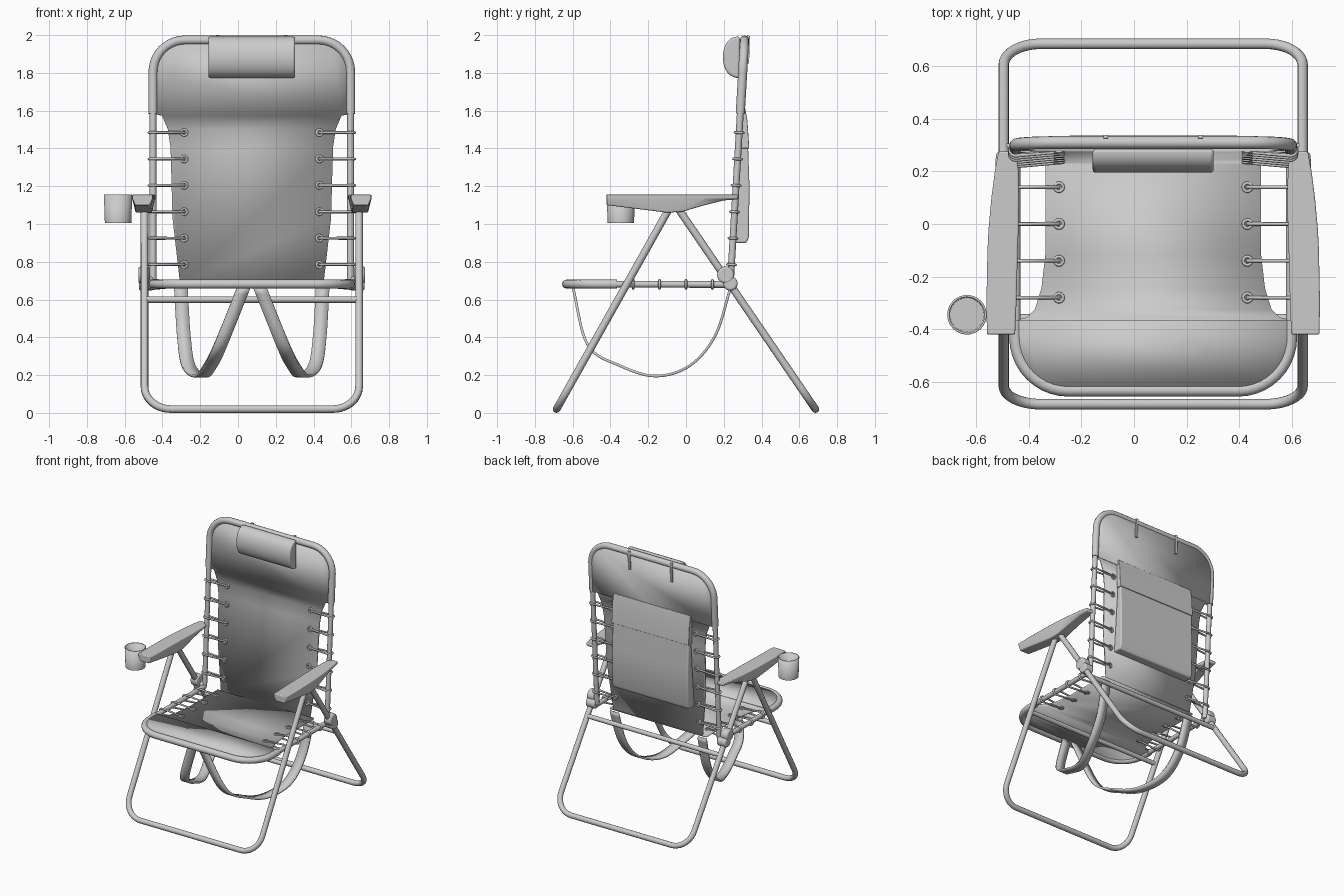
import bpy, bmesh, math
from mathutils import Vector, Matrix

if "Cube" in bpy.data.objects:
    bpy.data.objects.remove(bpy.data.objects["Cube"])

CX = 0.073        # middle of the chair (the cup holder widens one side)
HALF = 0.523      # seat and back tubes, distance from the middle
LEG = 0.568       # leg tubes, distance from the middle

grey = bpy.data.materials.new("plain grey")
grey.use_nodes = True
grey.diffuse_color = (0.6, 0.6, 0.6, 1)
grey.node_tree.nodes["Principled BSDF"].inputs["Base Color"].default_value = (0.6, 0.6, 0.6, 1)


def place(name, data):
    ob = bpy.data.objects.new(name, data)
    bpy.context.collection.objects.link(ob)
    data.materials.append(grey)
    return ob


def from_bmesh(name, bm, bevel=0, solid=0, offset=0):
    bmesh.ops.recalc_face_normals(bm, faces=bm.faces)
    me = bpy.data.meshes.new(name)
    bm.to_mesh(me)
    bm.free()
    ob = place(name, me)
    if solid:
        mod = ob.modifiers.new("thickness", "SOLIDIFY")
        mod.thickness, mod.offset = solid, offset
    if bevel:
        mod = ob.modifiers.new("soft edges", "BEVEL")
        mod.width, mod.segments = bevel, 3
    bpy.ops.object.select_all(action="DESELECT")
    bpy.context.view_layer.objects.active = ob
    ob.select_set(True)
    bpy.ops.object.shade_smooth_by_angle(angle=math.radians(40))
    return ob


def tube(name, points, radius, closed=False, sides=4):
    cu = bpy.data.curves.new(name, "CURVE")
    cu.dimensions = "3D"
    cu.bevel_depth, cu.bevel_resolution, cu.use_fill_caps = radius, sides, True
    sp = cu.splines.new("POLY")
    sp.points.add(len(points) - 1)
    for p, co in zip(sp.points, points):
        p.co = (*co, 1)
    sp.use_cyclic_u = closed
    sp.use_smooth = True
    return place(name, cu)


def smooth_path(points, steps=8):
    """Catmull-Rom interpolation through the points."""
    p = [Vector(q) for q in points]
    p = [2 * p[0] - p[1]] + p + [2 * p[-1] - p[-2]]
    out = []
    for a, b, c, d in zip(p, p[1:], p[2:], p[3:]):
        for i in range(steps):
            t = i / steps
            out.append(0.5 * (2 * b + (c - a) * t + (2 * a - 5 * b + 4 * c - d) * t ** 2
                              + (3 * b - a - 3 * c + d) * t ** 3))
    return out + [p[-2]]


def plane(start, end):
    """Local u = across, v = from start to end in the side view, w = normal."""
    v = Vector((0, end[0] - start[0], end[1] - start[1]))
    length = v.length
    v.normalize()
    u = Vector((1, 0, 0))
    w = u.cross(v)
    m = Matrix((u, v, w)).transposed().to_4x4()
    m.translation = (CX, start[0], start[1])
    return m, length


def half_hoop(half, length, r, start):
    """Right half of a U: up the side, round the corner."""
    arc = [(half - r + r * math.cos(a), length - r + r * math.sin(a))
           for a in (math.pi / 2 * i / 10 for i in range(11))]
    return [(half, start)] + arc


def mirrored(half_pts):
    return half_pts + [(-u, v) for u, v in reversed(half_pts)]


def hoop(name, m, half, length, r, radius, start=0):
    pts = mirrored(half_hoop(half, length, r, start))
    return tube(name, [m @ Vector((u, v, 0)) for u, v in pts], radius)


def panel(name, m, half_pts, thick, w=0):
    bm = bmesh.new()
    bm.faces.new([bm.verts.new(m @ Vector((u, v, w))) for u, v in mirrored(half_pts)])
    return from_bmesh(name, bm, solid=thick)


def cylinder(name, centre, radius, depth, axis, bevel=0):
    bm = bmesh.new()
    bmesh.ops.create_cone(bm, cap_ends=True, segments=32, radius1=radius, radius2=radius, depth=depth,
                          matrix=Matrix.Translation(centre) @ Matrix.Rotation(math.pi / 2, 4, axis))
    return from_bmesh(name, bm, bevel)


# Leg hoops and their crossbars
for name, foot, top in (("front_leg", (-0.685, 0.02), (-0.09, 1.08)),
                        ("back_leg", (0.685, 0.02), (-0.04, 1.08))):
    m, length = plane(top, foot)
    hoop(name + "_hoop", m, LEG, length, 0.14, 0.02)
    y = foot[0] + (top[0] - foot[0]) * 0.58 / 1.06
    tube(name + "_crossbar", [(CX - LEG, y, 0.6), (CX + LEG, y, 0.6)], 0.017)

# Seat and back: tube, fabric panel, sleeve round the tube, lacing
seat_edge = [(0.41, 0), (0.41, 0.35), (0.425, 0.48), (0.45, 0.56), (0.48, 0.59)]
back_edge = [(0.38, 0), (0.42, 0.35), (0.43, 0.72), (0.445, 0.82), (0.475, 0.89)]
for name, start, end, r, edge, holes, side in (
        ("seat", (0.235, 0.68), (-0.632, 0.682), 0.2, seat_edge, (0.095, 0.235, 0.375, 0.515), -1),
        ("back", (0.235, 0.685), (0.31, 1.974), 0.17, back_edge,
         [0.1 + 0.14 * i for i in range(6)], -1)):
    m, length = plane(start, end)
    notch = edge[-1][1] + 0.01
    hoop(name + "_tube", m, HALF, length, r, 0.018)
    hoop(name + "_sleeve", m, HALF, length, r, 0.024, notch)
    head = half_hoop(HALF, length, r, notch)
    panel(name + "_fabric", m, edge + head, 0.012)
    panel(name + "_fabric_lining", m, [(0, notch)] + head, 0.01, 0.014 * side)
    for v in holes:
        for s in (-1, 1):
            # Cord loop from the eyelet round the tube
            loop = [(s * 0.358, v, 0.009)]
            for i in range(9):
                a = math.pi / 2 - math.pi * i / 8
                loop.append((s * (HALF + 0.022 * math.cos(a)), v, 0.022 * math.sin(a)))
            loop.append((s * 0.358, v, -0.009))
            tube(name + "_cord", [m @ Vector(p) for p in loop], 0.007, True, 2)
            # Eyelets on both faces
            for w in (-0.007, 0.007):
                ring = [m @ Vector((s * 0.358 + 0.016 * math.cos(a), v + 0.016 * math.sin(a), w))
                        for a in (math.tau * i / 16 for i in range(16))]
                tube(name + "_eyelet", ring, 0.006, True, 2)


def extrude_profile(name, profile, x0, x1, bevel):
    bm = bmesh.new()
    f = bm.faces.new([bm.verts.new((x0, y, z)) for y, z in profile])
    res = bmesh.ops.extrude_face_region(bm, geom=[f])
    verts = [g for g in res["geom"] if isinstance(g, bmesh.types.BMVert)]
    bmesh.ops.translate(bm, vec=(x1 - x0, 0, 0), verts=verts)
    return from_bmesh(name, bm, bevel)


# Head pillow with a rounded front, and its two straps over the top
dome = [(0.285 - 0.09 * math.sin(a) ** 0.8, 1.883 + 0.11 * math.cos(a))
        for a in (math.pi * i / 20 for i in range(21))]
extrude_profile("head_pillow", dome, CX - 0.23, CX + 0.23, 0.012)
for s in (-1, 1):
    extrude_profile("pillow_strap", [(0.322, 1.85), (0.334, 1.85), (0.338, 1.995), (0.326, 2.0)],
                    CX + s * 0.18 - 0.009, CX + s * 0.18 + 0.009, 0)

# Storage pocket on the back, with its flap
pocket = [(0.255, 0.9), (0.32, 0.9), (0.333, 0.93), (0.336, 1.2), (0.328, 1.43), (0.295, 1.43)]
extrude_profile("back_pocket", pocket, CX - 0.325, CX + 0.325, 0.008)
extrude_profile("pocket_flap", [(0.29, 1.4), (0.335, 1.4), (0.325, 1.55), (0.312, 1.62), (0.295, 1.62)],
                CX - 0.33, CX + 0.33, 0.004)

# Carrying straps slung under the seat
sling = smooth_path([(0.04, -0.6, 0.67), (0.165, -0.52, 0.36), (0.22, -0.35, 0.25), (0.27, -0.16, 0.195),
                     (0.335, 0.02, 0.25), (0.36, 0.155, 0.41), (0.375, 0.235, 0.66)])
for s in (-1, 1):
    bm = bmesh.new()
    rows = [[bm.verts.new((CX + s * (p.x + d), p.y, p.z)) for d in (-0.036, 0.036)] for p in sling]
    for a, b in zip(rows, rows[1:]):
        bm.faces.new((a[0], a[1], b[1], b[0]))
    from_bmesh("carrying_strap", bm, solid=0.014)

# Armrests: sections as (y, inner, outer, bottom z), and folding hubs
sections = [(-0.42, 0.525, 0.632, 1.1), (-0.3, 0.52, 0.634, 1.085), (-0.1, 0.515, 0.63, 1.06),
            (-0.02, 0.512, 0.626, 1.065), (0.1, 0.51, 0.615, 1.1), (0.2, 0.512, 0.602, 1.125),
            (0.275, 0.52, 0.588, 1.13)]
for s in (-1, 1):
    bm = bmesh.new()
    rings = []
    for y, a, b, z in sections:
        corners = ((a, 1.155), (b, 1.155), (b, 1.135), (b - 0.015, z), (a + 0.015, z), (a, 1.135))
        rings.append([bm.verts.new((CX + s * x, y, h)) for x, h in corners])
    for p, q in zip(rings, rings[1:]):
        for i in range(6):
            j = (i + 1) % 6
            bm.faces.new((p[i], p[j], q[j], q[i]))
    bm.faces.new(rings[0])
    bm.faces.new(rings[-1])
    from_bmesh("armrest", bm, 0.006)
    cylinder("hub_upper_disc", (CX + s * 0.57, 0.21, 0.73), 0.045, 0.06, "Y", 0.012)
    cylinder("hub_lower_disc", (CX + s * 0.56, 0.235, 0.685), 0.038, 0.076, "Y", 0.012)

# Cup holder: open thin-walled cup
bm = bmesh.new()
bmesh.ops.create_cone(bm, segments=40, cap_ends=True, radius1=0.07, radius2=0.075, depth=0.15,
                      matrix=Matrix.Translation((-0.635, -0.345, 1.08)))
bm.faces.ensure_lookup_table()
top = max(bm.faces, key=lambda f: f.calc_center_median().z)
bmesh.ops.delete(bm, geom=[top], context="FACES_ONLY")
from_bmesh("cup_holder", bm, solid=0.008, offset=-1)
